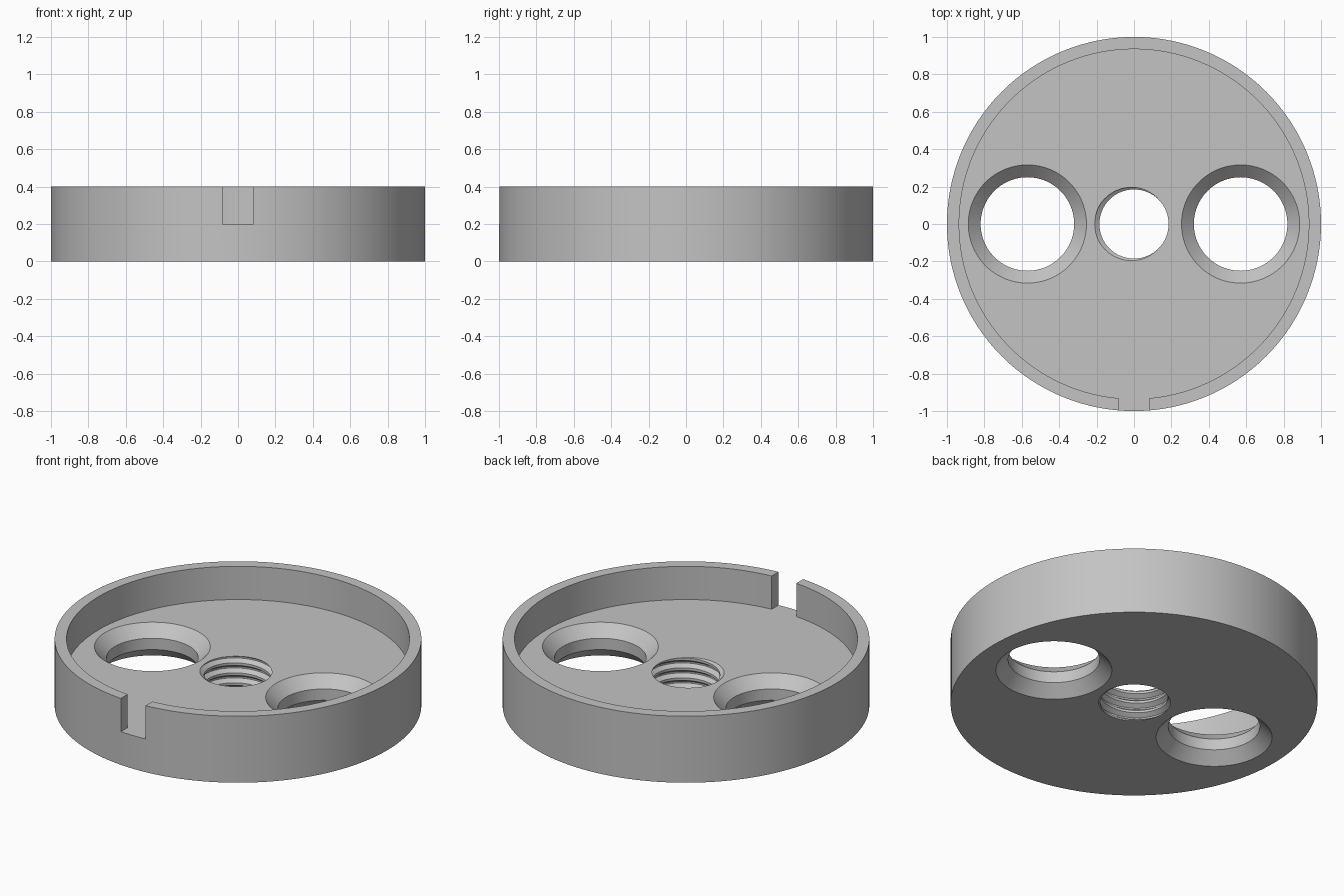
import bpy, bmesh, math

cube = bpy.data.objects.get("Cube")
if cube:
    bpy.data.objects.remove(cube)

HEIGHT, FLOOR = 0.4, 0.2
RIM_INNER = 0.935
SLOT_HALF = 0.082
HOLE_X, HOLE_R, CHAMFER = 0.57, 0.25, 0.066
PITCH, THREAD_MINOR, THREAD_MAJOR = 0.06, 0.185, 0.21

grey = bpy.data.materials.new("plain grey")
grey.use_nodes = True
grey.diffuse_color = (0.55, 0.55, 0.55, 1)
grey.node_tree.nodes["Principled BSDF"].inputs["Base Color"].default_value = grey.diffuse_color


def make_object(name, bm):
    bmesh.ops.recalc_face_normals(bm, faces=bm.faces)
    mesh = bpy.data.meshes.new(name)
    bm.to_mesh(mesh)
    bm.free()
    mesh.materials.append(grey)
    obj = bpy.data.objects.new(name, mesh)
    bpy.context.collection.objects.link(obj)
    return obj


def lathe(name, profile, segments, x=0):
    """Closed solid turned from (radius, z) points, bottom to top."""
    bm = bmesh.new()
    rings = []
    for r, z in profile:
        angles = [math.tau * i / segments for i in range(segments)]
        rings.append([bm.verts.new((x + r * math.cos(a), r * math.sin(a), z)) for a in angles])
    for low, high in zip(rings, rings[1:]):
        for i in range(segments):
            j = (i + 1) % segments
            bm.faces.new((low[i], low[j], high[j], high[i]))
    bm.faces.new(rings[0])
    bm.faces.new(rings[-1])
    return make_object(name, bm)


def recess_cutter():
    """Round pocket and its front slot as one extruded outline."""
    steps = 128
    gap = math.asin(SLOT_HALF / RIM_INNER)
    start = -math.pi / 2 + gap
    sweep = math.tau - 2 * gap
    outline = [(RIM_INNER * math.cos(start + sweep * i / steps),
                RIM_INNER * math.sin(start + sweep * i / steps)) for i in range(steps + 1)]
    outline += [(-SLOT_HALF, -1.1), (SLOT_HALF, -1.1)]
    bm = bmesh.new()
    face = bm.faces.new([bm.verts.new((x, y, FLOOR)) for x, y in outline])
    top = bmesh.ops.extrude_face_region(bm, geom=[face])["geom"]
    bmesh.ops.translate(bm, vec=(0, 0, 0.4),
                        verts=[g for g in top if isinstance(g, bmesh.types.BMVert)])
    return make_object("recess_cutter", bm)


def thread_cutter():
    """Helical screw body whose groove leaves the floor on the right side."""
    segments, turns = 64, 9
    section = [(0, THREAD_MINOR), (0.25, THREAD_MINOR), (0.55, THREAD_MAJOR), (0.7, THREAD_MAJOR)]
    z0 = FLOOR - PITCH * (0.625 + 0.5 + 6)
    rows = [(t + f, r) for t in range(turns) for f, r in section] + [(turns, THREAD_MINOR)]
    bm = bmesh.new()
    columns = []
    for i in range(segments + 1):
        a = math.tau * i / segments
        columns.append([bm.verts.new((r * math.cos(a), r * math.sin(a),
                                      z0 + PITCH * (f + i / segments))) for f, r in rows])
    for left, right in zip(columns, columns[1:]):
        for k in range(len(rows) - 1):
            bm.faces.new((left[k], right[k], right[k + 1], left[k + 1]))
    bmesh.ops.remove_doubles(bm, verts=bm.verts, dist=0.0001)
    # Close both ends with fans to points on the axis
    ends = [e for e in bm.edges if e.is_boundary]
    tips = [bm.verts.new((0, 0, z)) for z in (-0.5, 0.7)]
    for e in ends:
        middle = (e.verts[0].co.z + e.verts[1].co.z) / 2
        bm.faces.new((e.verts[0], e.verts[1], tips[middle > FLOOR / 2]))
    return make_object("thread_cutter", bm)


# Solid disc
body = lathe("round_cap", [(1, 0), (1, HEIGHT)], 128)

# Pocket with slot, two double-chamfered holes, threaded centre hole
over = 0.03
hole = [(HOLE_R + CHAMFER + over, -over), (HOLE_R, CHAMFER),
        (HOLE_R, FLOOR - CHAMFER), (HOLE_R + CHAMFER + over, FLOOR + over)]
cutters = [recess_cutter()]
cutters += [lathe("hole_cutter", hole, 96, side * HOLE_X) for side in (-1, 1)]
cutters.append(thread_cutter())

bpy.ops.object.select_all(action="DESELECT")
bpy.context.view_layer.objects.active = body
body.select_set(True)
for cutter in cutters:
    cutter.hide_render = True
    cut = body.modifiers.new("cut", "BOOLEAN")
    cut.operation = "DIFFERENCE"
    cut.solver = "EXACT"
    cut.object = cutter
    bpy.ops.object.modifier_apply(modifier=cut.name)
    bpy.data.objects.remove(cutter)

# Smooth round walls, crisp edges
bpy.ops.object.shade_smooth_by_angle(angle=math.radians(25))
